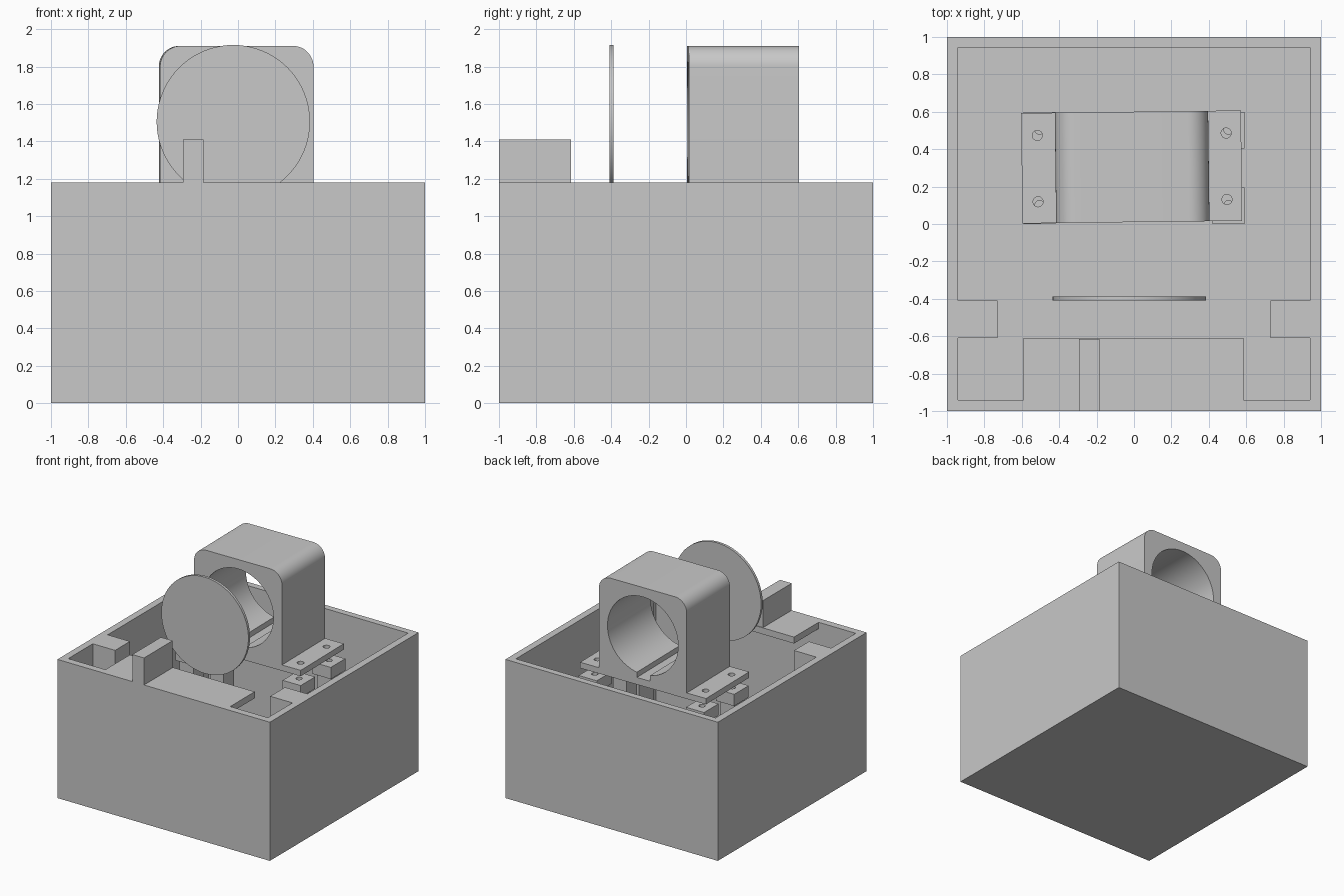
import bpy, bmesh, math

if "Cube" in bpy.data.objects:
    bpy.data.objects.remove(bpy.data.objects["Cube"])

grey = bpy.data.materials.new("light_grey")
grey.diffuse_color = (0.58, 0.58, 0.58, 1)
grey.use_nodes = True
grey.node_tree.nodes["Principled BSDF"].inputs["Base Color"].default_value = grey.diffuse_color


def finish(name, bm):
    bmesh.ops.recalc_face_normals(bm, faces=bm.faces[:])
    me = bpy.data.meshes.new(name)
    bm.to_mesh(me)
    bm.free()
    ob = bpy.data.objects.new(name, me)
    bpy.context.collection.objects.link(ob)
    me.materials.append(grey)
    return ob


def box(name, x0, x1, y0, y1, z0, z1):
    bm = bmesh.new()
    bmesh.ops.create_cube(bm, size=1)
    for v in bm.verts:
        v.co = ((x0 + x1) / 2 + v.co.x * (x1 - x0),
                (y0 + y1) / 2 + v.co.y * (y1 - y0),
                (z0 + z1) / 2 + v.co.z * (z1 - z0))
    return finish(name, bm)


def prism(name, pts, y0, y1):
    """Extrude an x/z outline along y."""
    bm = bmesh.new()
    face = bm.faces.new([bm.verts.new((x, y0, z)) for x, z in pts])
    ext = bmesh.ops.extrude_face_region(bm, geom=[face])
    for v in ext["geom"]:
        if isinstance(v, bmesh.types.BMVert):
            v.co.y = y1
    return finish(name, bm)


def arc(cx, cz, r, a0, a1, n):
    return [(cx + r * math.cos(math.radians(a0 + (a1 - a0) * i / n)),
             cz + r * math.sin(math.radians(a0 + (a1 - a0) * i / n))) for i in range(n + 1)]


def drill(name, x, y, r, z0, z1):
    bm = bmesh.new()
    bmesh.ops.create_cone(bm, cap_ends=True, segments=24, radius1=r, radius2=r, depth=z1 - z0)
    bmesh.ops.translate(bm, verts=bm.verts[:], vec=(x, y, (z0 + z1) / 2))
    return finish(name, bm)


def combine(ob, other, op):
    """Apply a boolean and discard the second object."""
    m = ob.modifiers.new(op.lower(), 'BOOLEAN')
    m.operation, m.solver, m.object = op, 'EXACT', other
    bpy.context.view_layer.objects.active = ob
    bpy.ops.object.modifier_apply(modifier=m.name)
    bpy.data.objects.remove(other)


def smooth(ob):
    bpy.ops.object.select_all(action='DESELECT')
    ob.select_set(True)
    bpy.context.view_layer.objects.active = ob
    bpy.ops.object.shade_smooth_by_angle(angle=math.radians(30))


RIM, WALL = 1.18, 0.06

# Open box with tabs on the side walls and a thin front ledge
case = box("case", -1, 1, -1, 1, 0, RIM)
combine(case, box("cavity", -0.94, 0.94, -0.94, 0.945, WALL, RIM + 0.2), 'DIFFERENCE')
for s in (-1, 1):
    xs = sorted((s * 0.73, s * 0.97))
    combine(case, box("side_tab", *xs, -0.61, -0.41, WALL / 2, RIM), 'UNION')
combine(case, box("front_ledge", -0.59, 0.585, -0.97, -0.61, RIM - 0.055, RIM), 'UNION')
combine(case, box("ledge_post", -0.295, -0.185, -1, -0.615, RIM - 0.03, 1.41), 'UNION')

# Four pillars with wider drilled heads
for s, side in ((-1, "left"), (1, "right")):
    for y, end in ((0.1, "front"), (0.505, "back")):
        x = s * 0.505
        pillar = box(f"{side}_{end}_pillar", x - 0.065, x + 0.065, y - 0.07, y + 0.07, WALL, 0.95)
        combine(pillar, box("head", x - 0.085, x + 0.085, y - 0.1, y + 0.095, 0.9, 1.0), 'UNION')
        combine(pillar, drill("pilot", x, y, 0.025, 0.85, 1.1), 'DIFFERENCE')

# Bored housing with rounded shoulders and screw flanges
CX, CY, HALF, TOP, R = -0.01, 0.305, 0.41, 1.91, 0.11
outline = [(CX - 0.59, 1.07), (CX + 0.585, 1.07), (CX + 0.585, 1.12), (CX + HALF, 1.12)]
outline += arc(CX + HALF - R, TOP - R, R, 0, 90, 12)
outline += arc(CX - HALF + R, TOP - R, R, 90, 180, 12)
outline += [(CX - HALF, 1.12), (CX - 0.59, 1.12)]
housing = prism("housing", outline, 0.01, 0.6)
combine(housing, prism("bore", arc(CX, 1.5, 0.33, 0, 360, 64)[:-1], -0.2, 0.8), 'DIFFERENCE')
combine(housing, box("keyway", CX - 0.065, CX + 0.055, -0.2, 0.8, 1.13, 1.3), 'DIFFERENCE')
for x in (-0.515, 0.495):
    for y in (0.125, 0.48):
        combine(housing, drill("screw_hole", x, y, 0.027, 1.0, 1.2), 'DIFFERENCE')
# Slight turn of the housing about its own centre
turn = math.radians(0.7)
housing.rotation_euler.z = turn
housing.location = (CX - (CX * math.cos(turn) - CY * math.sin(turn)),
                    CY - (CX * math.sin(turn) + CY * math.cos(turn)), 0)
smooth(housing)

# Thin round disc in front of the bore
disc = prism("disc", arc(-0.025, 1.505, 0.41, 0, 360, 80)[:-1], -0.41, -0.388)
smooth(disc)
